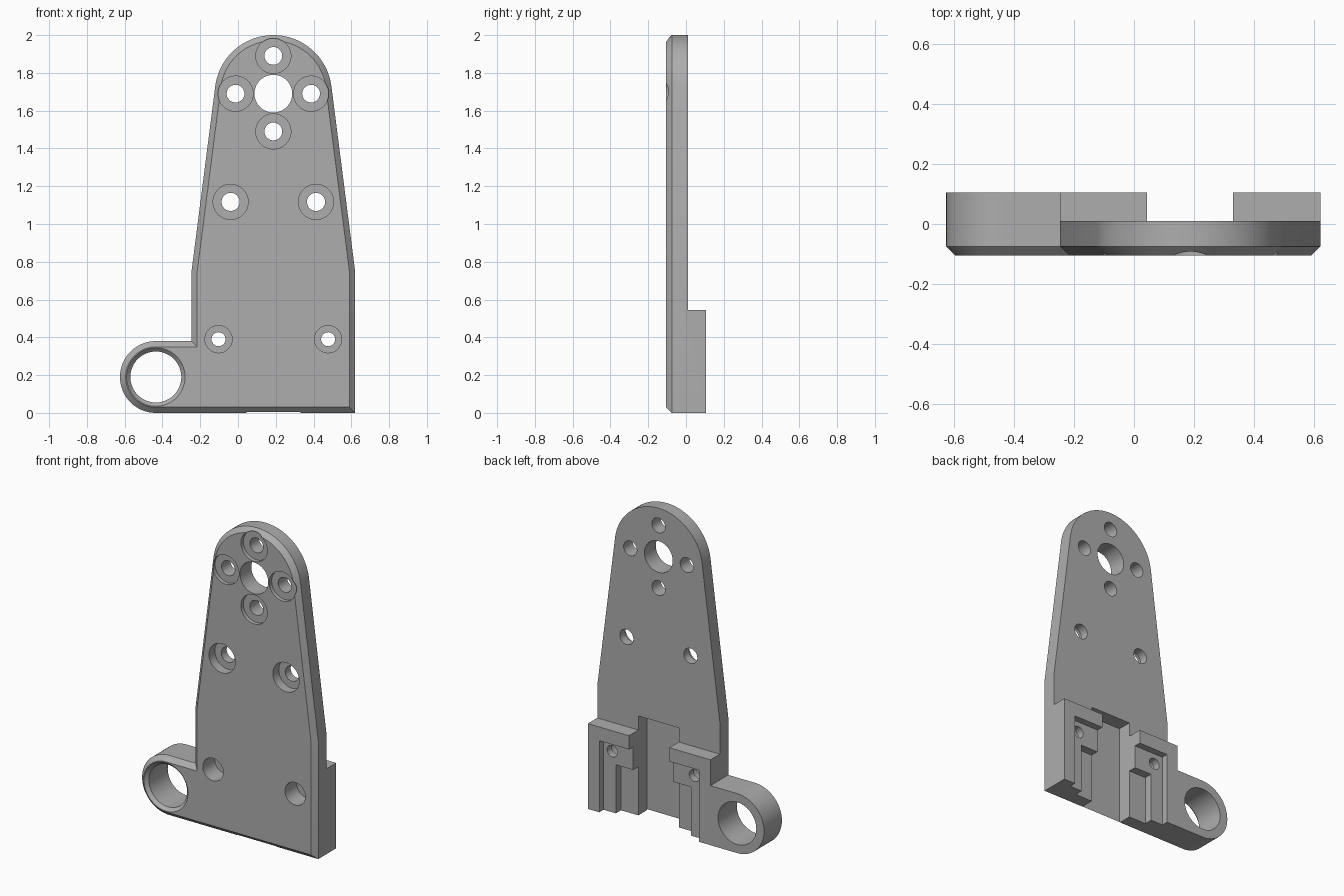
import bpy, bmesh, math
from mathutils import Vector

if "Cube" in bpy.data.objects:
    bpy.data.objects.remove(bpy.data.objects["Cube"])

FRONT, BACK, PLATE_BACK, CHAMFER = -0.105, 0.105, 0.01, 0.03
MID = 0.187          # symmetry line of the plate
TOP_Z, TOP_R = 1.69, 0.31
EAR_X, EAR_R = -0.435, 0.19

grey = bpy.data.materials.new("plain grey")
grey.use_nodes = True
colour = (0.42, 0.42, 0.42, 1)
grey.diffuse_color = colour
grey.node_tree.nodes["Principled BSDF"].inputs["Base Color"].default_value = colour


def make_object(name, bm):
    bmesh.ops.recalc_face_normals(bm, faces=bm.faces)
    mesh = bpy.data.meshes.new(name)
    bm.to_mesh(mesh)
    bm.free()
    mesh.materials.append(grey)
    obj = bpy.data.objects.new(name, mesh)
    bpy.context.scene.collection.objects.link(obj)
    return obj


def arc(cx, cz, r, start, end, steps):
    angles = [math.radians(start + (end - start) * i / steps) for i in range(steps + 1)]
    return [Vector((cx + r * math.cos(a), cz + r * math.sin(a))) for a in angles]


def inset(points, d):
    # mitred inward offset of a counter-clockwise outline
    result = []
    for i, p in enumerate(points):
        a = (p - points[i - 1]).normalized()
        b = (points[(i + 1) % len(points)] - p).normalized()
        na, nb = Vector((-a.y, a.x)), Vector((-b.y, b.x))
        result.append(p + (na + nb) * d / (1 + na.dot(nb)))
    return result


def loft(name, sections):
    # sections: list of (y, outline points)
    bm = bmesh.new()
    rings = [[bm.verts.new((p.x, y, p.y)) for p in pts] for y, pts in sections]
    n = len(rings[0])
    for lower, upper in zip(rings, rings[1:]):
        for i in range(n):
            j = (i + 1) % n
            bm.faces.new((lower[i], lower[j], upper[j], upper[i]))
    bm.faces.new(rings[0])
    bm.faces.new(rings[-1][::-1])
    return make_object(name, bm)


def box(x0, x1, y0, y1, z0, z1):
    pts = [Vector(p) for p in ((x0, z0), (x1, z0), (x1, z1), (x0, z1))]
    return loft("box_cutter", [(y0, pts), (y1, pts)])


def bore(x, z, sections):
    # round cutter from (y, radius) pairs
    return loft("bore_cutter", [(y, arc(x, z, r, 0, 352.5, 47)) for y, r in sections])


def screw_hole(x, z, r, head_r, depth):
    floor = FRONT + depth
    return bore(x, z, [(-0.2, head_r), (floor, head_r), (floor, r), (0.2, r)])


# Outline: straight base, tapered sides, round top, round ear
half = 0.433
lean = math.degrees(math.atan2(TOP_Z - 0.75, half))
tangent = math.degrees(math.acos(TOP_R / math.hypot(half, TOP_Z - 0.75))) - lean
outline = [Vector((MID + half, 0)), Vector((MID + half, 0.75))]
outline += arc(MID, TOP_Z, TOP_R, tangent, 180 - tangent, 48)
outline += [Vector((MID - half, 0.75)), Vector((MID - half, 2 * EAR_R))]
outline += arc(EAR_X, EAR_R, EAR_R, 90, 270, 40)

bracket = loft("mounting_bracket", [(FRONT, inset(outline, CHAMFER)),
                                    (FRONT + CHAMFER, outline), (BACK, outline)])

# Thin upper plate, central rear channel
cutters = [box(-1, 1, PLATE_BACK, 0.3, 0.545, 2.2),
           box(MID - 0.143, MID + 0.143, -0.08, 0.3, -0.1, 0.635)]

# Mirrored stepped pockets in the rear blocks, and paired screw holes
for s in (-1, 1):
    def mirrored_box(a, b, y, top):
        xs = sorted((MID + s * a, MID + s * b))
        return box(xs[0], xs[1], y, 0.3, -0.1, top)
    cutters += [mirrored_box(0.1, 0.352, 0.062, 0.457),
                mirrored_box(0.1, 0.265, PLATE_BACK, 0.31),
                screw_hole(MID + s * 0.29, 0.39, 0.037, 0.072, 0.12),
                screw_hole(MID + s * 0.226, 1.117, 0.048, 0.093, 0.06),
                screw_hole(MID + s * 0.2, TOP_Z, 0.047, 0.093, 0.025),
                screw_hole(MID, TOP_Z + s * 0.2, 0.047, 0.093, 0.025)]

# Shaft hole and countersunk ear hole
cutters += [bore(MID, TOP_Z, [(-0.2, 0.1), (0.2, 0.1)]),
            bore(EAR_X, EAR_R, [(-0.2, 0.155), (FRONT, 0.155),
                                (FRONT + 0.02, 0.135), (0.2, 0.135)])]

for cutter in cutters:
    cutter.hide_render = True
    mod = bracket.modifiers.new("cut", 'BOOLEAN')
    mod.operation, mod.solver, mod.object = 'DIFFERENCE', 'EXACT', cutter

# Bake the cuts and drop the cutters
graph = bpy.context.evaluated_depsgraph_get()
baked = bpy.data.meshes.new_from_object(bracket.evaluated_get(graph))
bracket.modifiers.clear()
bracket.data = baked
for cutter in cutters:
    bpy.data.objects.remove(cutter)
baked.materials.clear()
baked.materials.append(grey)
for face in baked.polygons:
    face.material_index = 0

bpy.ops.object.select_all(action='DESELECT')
bracket.select_set(True)
bpy.context.view_layer.objects.active = bracket
bpy.ops.object.shade_smooth_by_angle(angle=math.radians(25))
